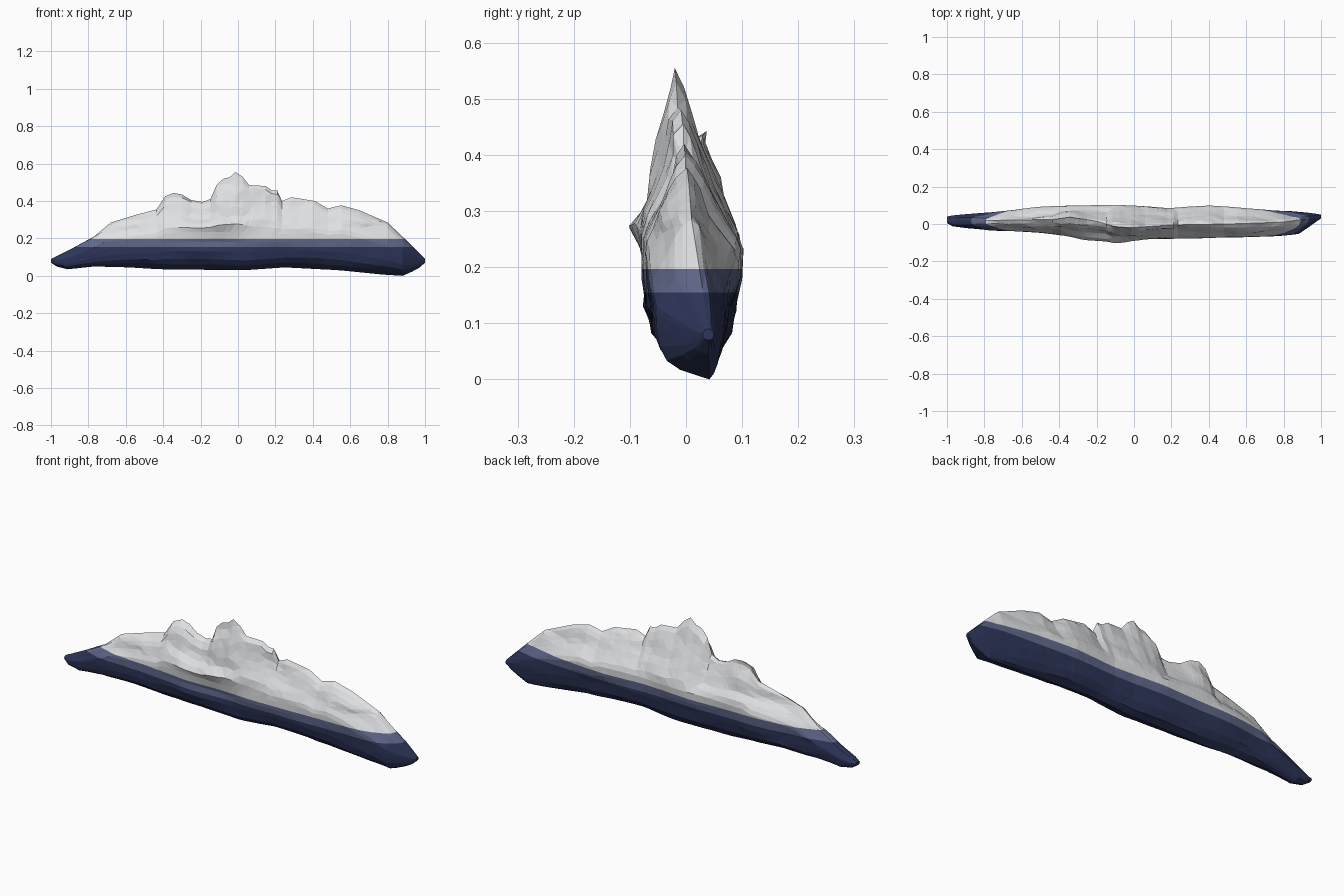
import bpy, bmesh
from mathutils import Vector, noise

if "Cube" in bpy.data.objects:
    bpy.data.objects.remove(bpy.data.objects["Cube"])

# Outlines read along the length: (x, value)
TOP = [(-1, .09), (-.97, .105), (-.89, .145), (-.77, .21), (-.68, .285), (-.55, .325),
       (-.435, .355), (-.39, .425), (-.345, .443), (-.3, .435), (-.25, .405), (-.19, .395),
       (-.147, .41), (-.115, .485), (-.077, .52), (-.045, .527), (-.013, .555), (.024, .53),
       (.06, .485), (.147, .48), (.18, .457), (.21, .455), (.235, .4), (.286, .42), (.41, .4),
       (.48, .36), (.553, .377), (.65, .35), (.8, .285), (.89, .2), (.97, .12), (1, .09)]
BOTTOM = [(-1, .07), (-.97, .05), (-.91, .035), (-.77, .05), (-.58, .045), (-.42, .035),
          (.035, .03), (.25, .045), (.54, .03), (.78, .006), (.88, 0), (.96, .035), (1, .07)]
BACK = [(-1, .04), (-.96, .048), (-.8, .06), (-.64, .075), (-.5, .093), (-.1, .104),
        (.18, .086), (.4, .098), (.83, .067), (.9, .063), (.96, .057), (1, .05)]
FRONT = [(-1, .005), (-.97, -.012), (-.9, -.022), (-.8, -.03), (-.5, -.047), (-.345, -.066),
         (-.265, -.08), (-.16, -.083), (0, -.08), (.136, -.08), (.56, -.072), (.78, -.065),
         (.88, -.052), (.91, -.035), (.95, -.005), (1, .03)]
RIDGE = [(-1, .02), (-.7, .02), (-.42, .025), (-.345, .037), (-.2, .015), (-.1, -.015),
         (-.013, -.02), (.2, -.005), (.5, .0), (.8, .01), (1, .04)]
KEEL = [(-1, .02), (-.5, .02), (.5, .02), (.85, .042), (1, .04)]

# Cross-section: (share of height, share of half width)
BELOW_FRONT = [(.14, .55), (.28, .8), (.5, .92), (.75, .97)]
BELOW_BACK = [(.09, .45), (.25, .74), (.5, .87), (.75, .95)]
ABOVE_FRONT = [(0, 1), (.14, .97), (.3, .8), (.45, .64), (.6, .52), (.75, .4), (.9, .22)]
ABOVE_BACK = [(0, 1), (.14, .91), (.3, .72), (.45, .55), (.6, .4), (.75, .28), (.9, .15)]


def at(table, x):
    for (x0, v0), (x1, v1) in zip(table, table[1:]):
        if x <= x1:
            return v0 + (v1 - v0) * (x - x0) / (x1 - x0)
    return table[-1][1]


def section(x):
    """One ring of points: keel, up the front, ridge, down the back."""
    zt, zb = at(TOP, x), at(BOTTOM, x)
    ridge, keel = at(RIDGE, x), at(KEEL, x)
    waist = min(.23, zb + .55 * (zt - zb))
    fade = min(1, (1 - abs(x)) / .15)
    # Blunter crown where the ice is low, at both ends
    blunt = .45 + .55 * min(1, max(0, (zt - .12) / .2))

    def side(edge, below, above):
        pts = [(keel + (edge - keel) * w, zb + (waist - zb) * h) for h, w in below]
        pts += [(ridge + (edge - ridge) * w ** blunt, waist + (zt - waist) * h)
                for h, w in above]
        out = []
        for y, z in pts:
            # Craggy ice above, calmer surface below the waterline
            rough = .017 if z > .26 else .007
            n = noise.noise(Vector((x * 4.5, y * 9, z * 12)))
            n += .4 * noise.noise(Vector((x * 12 + 5, y * 20, z * 18)))
            y += n * rough * fade * (.35 if abs(z - waist) < .01 else 1)
            z += .01 * fade * noise.noise(Vector((x * 4, y * 8 + 4, z * 9)))
            # Overhanging shelf on the front
            if edge < 0:
                shelf = min(1, max(0, 1.6 * (1 - abs(x + .12) / .28)))
                y -= .015 * shelf * max(0, 1 - abs(z - .275) / .05)
                y += .01 * shelf * max(0, 1 - abs(z - .2) / .05)
            out.append((x, y, z))
        return out

    front = side(at(FRONT, x), BELOW_FRONT, ABOVE_FRONT)
    back = side(at(BACK, x), BELOW_BACK, ABOVE_BACK)
    return [(x, keel, zb)] + front + [(x, ridge, zt)] + back[::-1]


# Stations: every top and keel outline point plus an even spacing between them
stations = [p[0] for p in TOP]
for x in [.88, -.91, .93] + [i / 25 for i in range(-24, 25)]:
    if min(abs(x - s) for s in stations) > .016 or x == .88:
        stations.append(x)
stations.sort()

# Loft the iceberg
bm = bmesh.new()
rings = [[bm.verts.new(p) for p in section(x)] for x in stations]
for a, b in zip(rings, rings[1:]):
    for i in range(len(a)):
        j = (i + 1) % len(a)
        bm.faces.new((a[i], b[i], b[j], a[j]))
bm.faces.new(rings[0])
bm.faces.new(rings[-1][::-1])
bmesh.ops.triangulate(bm, faces=bm.faces[:])

# Cut level lines for the colour bands
BANDS = (.155, .197)
for level in BANDS:
    bmesh.ops.bisect_plane(bm, geom=bm.verts[:] + bm.edges[:] + bm.faces[:],
                           plane_co=(0, 0, level), plane_no=(0, 0, 1), dist=1e-5)
bmesh.ops.recalc_face_normals(bm, faces=bm.faces[:])
for f in bm.faces:
    f.material_index = 2 - sum(f.calc_center_median().z > b for b in BANDS)
    f.smooth = False

mesh = bpy.data.meshes.new("iceberg")
bm.to_mesh(mesh)
bm.free()
for name, rgb in (("white ice", (.74, .75, .77)), ("slate waterline", (.115, .135, .25)),
                  ("navy underwater ice", (.026, .036, .1))):
    mat = bpy.data.materials.new(name)
    mat.diffuse_color = (*rgb, 1)
    mat.use_nodes = True
    mat.node_tree.nodes["Principled BSDF"].inputs["Base Color"].default_value = mat.diffuse_color
    mesh.materials.append(mat)
berg = bpy.data.objects.new("iceberg", mesh)
bpy.context.collection.objects.link(berg)
